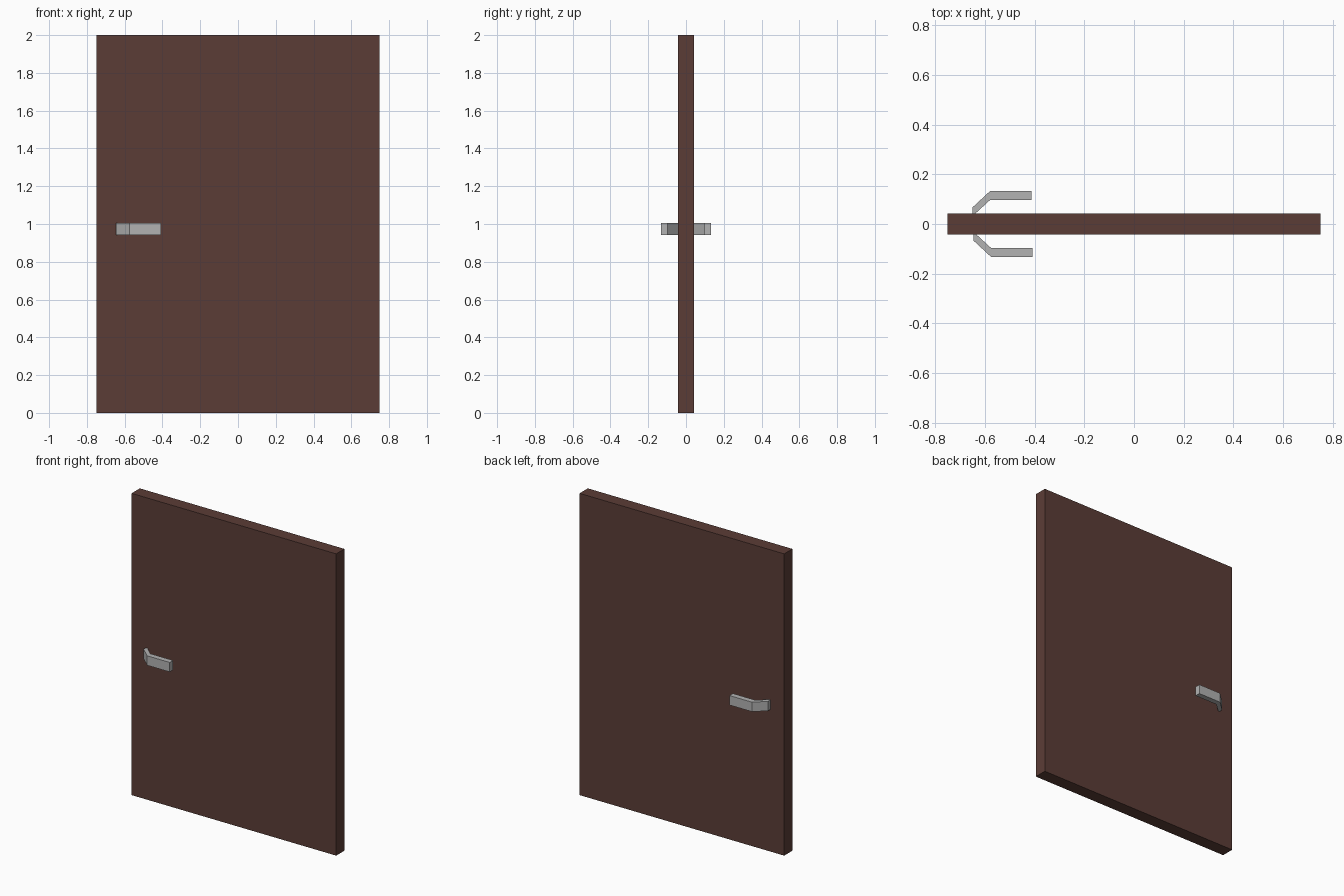
import bpy, bmesh

if "Cube" in bpy.data.objects:
    bpy.data.objects.remove(bpy.data.objects["Cube"])


def material(name, rgb):
    m = bpy.data.materials.new(name)
    m.diffuse_color = (*rgb, 1)
    m.use_nodes = True
    m.node_tree.nodes["Principled BSDF"].inputs["Base Color"].default_value = m.diffuse_color
    return m


def prism(name, outline, z0, z1, mat):
    """Extrude an (x, y) outline from z0 up to z1."""
    bm = bmesh.new()
    face = bm.faces.new([bm.verts.new((x, y, z0)) for x, y in outline])
    top = bmesh.ops.extrude_face_region(bm, geom=[face])["geom"]
    bmesh.ops.translate(bm, vec=(0, 0, z1 - z0),
                        verts=[v for v in top if isinstance(v, bmesh.types.BMVert)])
    bmesh.ops.recalc_face_normals(bm, faces=bm.faces)
    mesh = bpy.data.meshes.new(name)
    bm.to_mesh(mesh)
    bm.free()
    mesh.materials.append(mat)
    obj = bpy.data.objects.new(name, mesh)
    bpy.context.collection.objects.link(obj)
    return obj


brown = material("dark brown wood", (0.105, 0.046, 0.037))
grey = material("light grey metal", (0.448, 0.448, 0.448))

# Door panel
W, T = 0.75, 0.043
prism("door_panel", [(-W, -T), (W, -T), (W, T), (-W, T)], 0, 2, brown)

# Bent lever handles, one on each face of the door
lever = [(-0.647, 0.041), (-0.647, 0.065), (-0.576, 0.131), (-0.41, 0.131),
         (-0.41, 0.095), (-0.576, 0.095), (-0.635, 0.041)]
for name, side, shift in (("front_handle", -1, 0.002), ("back_handle", 1, -0.002)):
    # the two levers sit a hair apart along x and y
    outline = [(x + shift, side * y - shift) for x, y in lever]
    prism(name, outline, 0.942, 1.005, grey)
